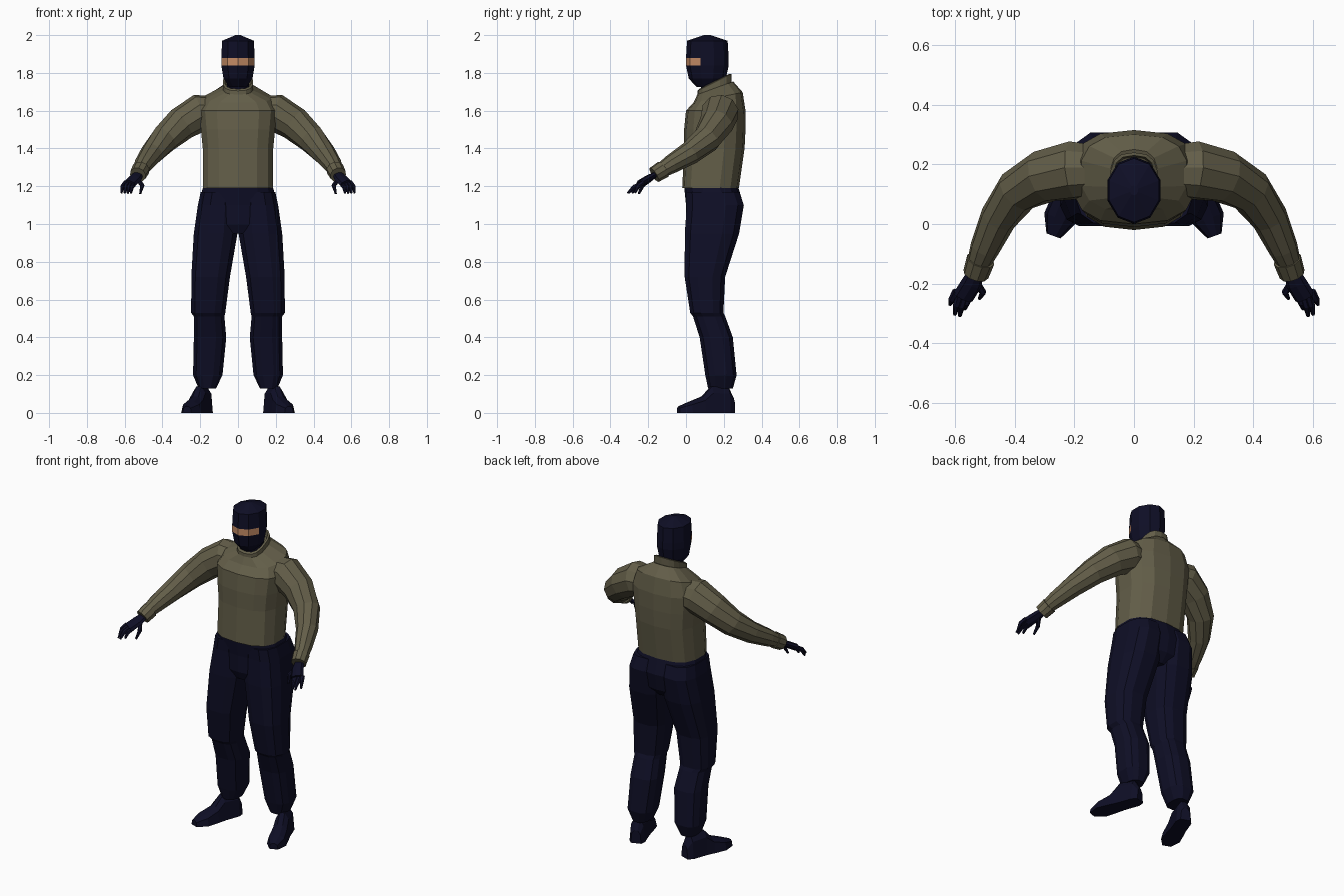
import bpy
import bmesh
import math
from mathutils import Vector

cube = bpy.data.objects.get("Cube")
if cube:
    bpy.data.objects.remove(cube, do_unlink=True)


def material(name, colour):
    m = bpy.data.materials.new(name)
    m.use_nodes = True
    m.diffuse_color = (*colour, 1)
    bsdf = m.node_tree.nodes["Principled BSDF"]
    bsdf.inputs["Base Color"].default_value = (*colour, 1)
    bsdf.inputs["Roughness"].default_value = .9
    return m


NAVY = material("dark navy cloth", (.0045, .0045, .019))
OLIVE = material("olive cloth", (.125, .112, .066))
SKIN = material("skin", (.56, .26, .13))


def loft(name, rings, mats, side=1, rule=None):
    """Skin a list of point rings and cap both ends; a negative side mirrors in x."""
    bm = bmesh.new()
    rows = [[bm.verts.new((p.x * side, p.y, p.z)) for p in ring] for ring in rings]
    for lower, upper in zip(rows, rows[1:]):
        for i in range(len(lower)):
            bm.faces.new((lower[i - 1], lower[i], upper[i], upper[i - 1]))
    bm.faces.new(rows[0])
    bm.faces.new(rows[-1])
    bmesh.ops.recalc_face_normals(bm, faces=bm.faces)
    if rule:
        for face in bm.faces:
            face.material_index = int(rule(face.calc_center_median()))
    mesh = bpy.data.meshes.new(name)
    bm.to_mesh(mesh)
    bm.free()
    for mat in mats:
        mesh.materials.append(mat)
    bpy.context.scene.collection.objects.link(bpy.data.objects.new(name, mesh))


def box_ring(z, left, right, front, back, tilt=0, sides=14, power=.75):
    """Rounded-box section filling an x, y range, tilted up toward the back."""
    points = []
    for i in range(sides):
        angle = math.tau * (i + .5) / sides
        c, s = math.cos(angle), math.sin(angle)
        u = math.copysign(abs(c) ** power, c) * (right - left) / 2
        v = math.copysign(abs(s) ** power, s) * (back - front) / 2
        points.append(Vector(((left + right) / 2 + u, (front + back) / 2 + v, z + tilt * v)))
    return points


def tube(path, across, flatness=1, sides=8):
    """Rings along a path of (point, radius), flattened square to the across direction."""
    rings = []
    for i, (point, radius) in enumerate(path):
        ahead = path[min(i + 1, len(path) - 1)][0]
        behind = path[max(i - 1, 0)][0]
        along = (Vector(ahead) - Vector(behind)).normalized()
        u = Vector(across)
        u = (u - along * u.dot(along)).normalized() * radius
        v = along.cross(u) * flatness
        angles = [math.tau * k / sides for k in range(sides)]
        rings.append([Vector(point) + u * math.cos(a) + v * math.sin(a) for a in angles])
    return rings


# Jacket body: height, half width, front, back; the shoulders tilt more as they rise
jacket = [(1.19, .19, -.02, .28), (1.4, .19, -.01, .31), (1.5, .2, -.01, .315),
          (1.6, .21, 0, .315), (1.67, .18, .04, .3), (1.72, .08, .06, .25)]
loft("jacket_body", [box_ring(z, -w, w, front, back, tilt=max(0, 3 * (z - 1.6)))
                     for z, w, front, back in jacket], [OLIVE])

# Standing collar, turned in at the top to leave a rim
collar = [(1.7, 0), (1.75, 0), (1.755, .01), (1.72, .015)]
loft("collar", [box_ring(z, inset - .08, .08 - inset, .06 + inset, .24 - inset, tilt=.5)
                for z, inset in collar], [OLIVE])

# Neck
loft("neck", [box_ring(z, -.06, .06, .08, .2) for z in (1.68, 1.8)], [NAVY])

# Masked head: one outline scaled about the middle, with the eye opening between two rings
head = [(1.725, .5), (1.77, .87), (1.84, 1), (1.88, 1), (1.97, .95), (2, .15)]
head_middle = .113
loft("masked_head",
     [box_ring(z, -.093 * s, .093 * s, head_middle * (1 - s), head_middle * (1 + s),
               sides=10, power=1) for z, s in head],
     [NAVY, SKIN], rule=lambda c: 1.85 < c.z < 1.87 and c.y < .06)

# Trouser seat: height, half width, front, back
seat = [(.95, .1, .02, .24), (1, .2, 0, .285), (1.1, .215, 0, .305), (1.2, .187, -.01, .275)]
loft("trouser_seat", [box_ring(z, -w, w, front, back) for z, w, front, back in seat], [NAVY])

# Trouser leg: height, inner, outer, front, back, with a fold below the knee
leg = [(1.17, 0, .2, 0, .285), (1.1, 0, .215, 0, .31), (.95, 0, .237, -.01, .285),
       (.72, .04, .25, -.01, .21), (.53, .065, .25, .02, .2), (.51, .07, .236, .035, .21),
       (.4, .06, .236, .07, .25), (.2, .08, .24, .1, .27), (.13, .115, .21, .115, .25)]

# Shoe: arched sections from heel to toe, as position along the foot, half width, height
shoe = [(0, .03, .08), (.1, .045, .14), (.4, .045, .145), (.56, .05, .09),
        (.8, .055, .06), (1, .025, .035)]
heel, toe = Vector((.165, .25, 0)), Vector((.27, -.04, 0))
across_foot = (toe - heel).normalized().cross(Vector((0, 0, 1)))
arch = [math.pi * i / 5 for i in range(6)]
shoe_rings = [[heel.lerp(toe, t) + across_foot * width * math.cos(a)
               + Vector((0, 0, height * math.sin(a) ** .6 if 0 < a < math.pi else 0))
               for a in arch] for t, width, height in shoe]

# Sleeve: path and radius from shoulder to wrist, then a raised cuff
sleeve = [((.12, .18, 1.59), .085), ((.2, .18, 1.59), .1), ((.3, .16, 1.53), .09),
          ((.39, .11, 1.45), .076), ((.455, .02, 1.375), .062), ((.5, -.08, 1.315), .05),
          ((.516, -.12, 1.29), .042)]
cuff = [((.514, -.12, 1.29), .048), ((.53, -.168, 1.26), .044)]

# Glove: flattened palm, with the fingers fanned between its two corners
palm = [((.527, -.155, 1.265), .026), ((.545, -.2, 1.24), .036), ((.573, -.245, 1.213), .036)]
first_knuckle, last_knuckle = Vector((.55, -.235, 1.21)), Vector((.596, -.225, 1.22))
first_tip, last_tip = Vector((.567, -.285, 1.168)), Vector((.617, -.27, 1.17))
finger_names = ["index_finger", "middle_finger", "ring_finger", "little_finger"]
fingers = []
for i, name in enumerate(finger_names):
    t = i / (len(finger_names) - 1)
    reach = Vector((0, -.033 * math.sin(math.pi * t), -.005))
    fingers.append((name, first_knuckle.lerp(last_knuckle, t),
                    first_tip.lerp(last_tip, t) + reach, Vector((.004, -.006, .008))))
fingers.append(("thumb", Vector((.535, -.185, 1.24)), Vector((.518, -.25, 1.16)),
                Vector((-.02, -.012, .005))))

up = (.3, .1, 1)
for side, label in ((1, "left_"), (-1, "right_")):
    loft(label + "trouser_leg", [box_ring(*ring, sides=12) for ring in leg], [NAVY], side)
    loft(label + "shoe", shoe_rings, [NAVY], side)
    loft(label + "sleeve", tube(sleeve, up, sides=10), [OLIVE], side)
    loft(label + "cuff", tube(cuff, up, sides=10), [OLIVE], side)
    loft(label + "palm", tube(palm, (.9, .3, .2), flatness=.55), [NAVY], side)
    for name, base, tip, bend in fingers:
        path = [(base, .013), (base.lerp(tip, .5) + bend, .012), (tip, .006)]
        loft(label + name, tube(path, up, sides=6), [NAVY], side)
